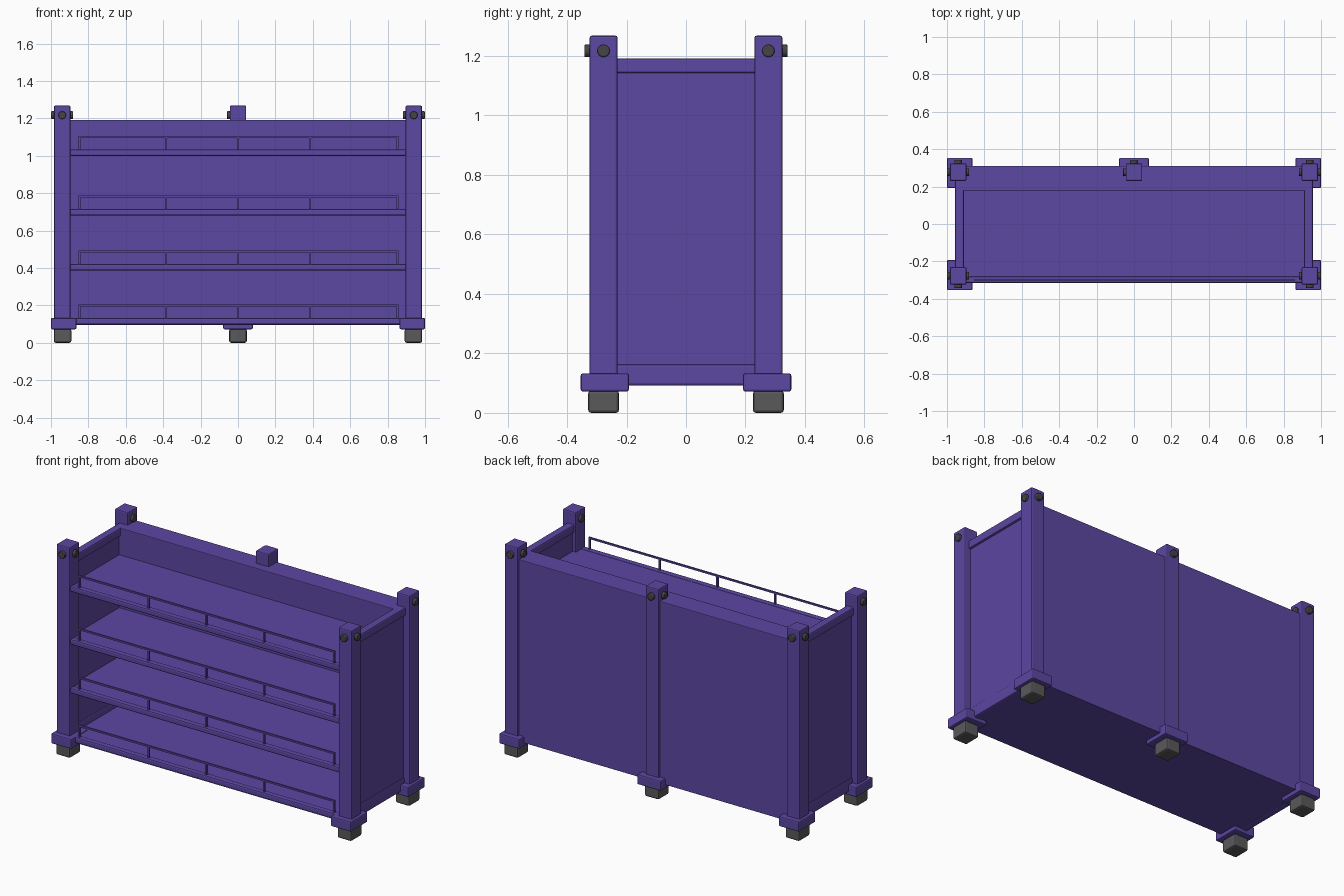
import bpy, math

if "Cube" in bpy.data.objects:
    bpy.data.objects.remove(bpy.data.objects["Cube"])

def mat(name, rgb):
    m = bpy.data.materials.new(name)
    m.diffuse_color = (*rgb, 1)
    m.use_nodes = True
    m.node_tree.nodes["Principled BSDF"].inputs["Base Color"].default_value = m.diffuse_color
    return m

PURPLE = mat("purple_paint", (0.107, 0.063, 0.36))
RUBBER = mat("grey_rubber", (0.10, 0.10, 0.105))
BOLT = mat("dark_bolt", (0.06, 0.06, 0.062))

def finish(o, name, m, bevel):
    o.name = name
    o.data.materials.append(m)
    if bevel:
        b = o.modifiers.new("bevel", 'BEVEL')
        b.width, b.segments = bevel, 2
    return o

def box(name, lo, hi, m=PURPLE, bevel=0.004):
    bpy.ops.mesh.primitive_cube_add(size=1)
    o = bpy.context.object
    for v in o.data.vertices:
        v.co = [lo[i] + (v.co[i] + 0.5) * (hi[i] - lo[i]) for i in range(3)]
    return finish(o, name, m, bevel)

def bolt(pos, normal):
    nx, ny = normal
    rot = (0, math.pi / 2, 0) if nx else (math.pi / 2, 0, 0)
    bpy.ops.mesh.primitive_cylinder_add(vertices=16, radius=0.021, depth=0.03,
                                        location=pos, rotation=rot)
    finish(bpy.context.object, "post_bolt", BOLT, 0.004)
    bpy.ops.object.shade_smooth_by_angle()

# Corner posts and rear middle post, each with collar, foot and bolts
PX, PY, H = 0.94, 0.277, 0.047
for x, y in [(-PX, -PY), (PX, -PY), (-PX, PY), (PX, PY), (0, PY)]:
    sx = (x > 0) - (x < 0)
    sy = 1 if y > 0 else -1
    box("post", (x - 0.044, y - H, 0.07), (x + 0.044, y + H, 1.268), PURPLE, 0.007)
    cx, cy = x - sx * 0.008, y - sy * 0.004
    hx = 0.068 if sx else 0.079
    box("post_collar", (cx - hx, cy - 0.081, 0.072), (cx + hx, cy + 0.081, 0.133), PURPLE, 0.007)
    fx = x - sx * 0.002
    box("foot", (fx - 0.047, y - 0.052, 0), (fx + 0.047, y + 0.052, 0.075), RUBBER, 0.01)
    bolt((x, y + sy * 0.05, 1.217), (0, sy))
    for n in (-1, 1):
        if sx or n < 0:
            bolt((x + n * 0.044, y, 1.217), (n, 0))

# Hollow back wall
box("back_wall", (-0.935, 0.178, 0.097), (0.935, 0.31, 1.192))

# Side panels with top and bottom rails
for s in (-1, 1):
    def side(name, x0, x1, z0, z1, bevel):
        box(name, (min(s * x0, s * x1), -0.25, z0), (max(s * x0, s * x1), 0.25, z1), PURPLE, bevel)
    side("side_panel", 0.917, 0.943, 0.1, 1.17, 0)
    side("side_top_rail", 0.908, 0.956, 1.142, 1.192, 0.008)
    side("side_bottom_rail", 0.908, 0.95, 0.092, 0.163, 0.008)

# Shelves with wire guards along the front
for z in (0.132, 0.42, 0.714, 1.033):
    box("shelf", (-0.92, -0.3, z - 0.025), (0.92, 0.2, z - 0.004), PURPLE, 0)
    box("shelf_front_rail", (-0.9, -0.316, z - 0.034), (0.9, -0.28, z), PURPLE, 0.008)
    t = 0.005
    box("guard_rail", (-0.852, -0.3 - t, z + 0.063), (0.857, -0.3 + t, z + 0.073), PURPLE, 0)
    for x in (-0.847, -0.385, 0, 0.385, 0.852):
        box("guard_upright", (x - t, -0.3 - t, z - 0.01), (x + t, -0.3 + t, z + 0.07), PURPLE, 0)

# Closed floor under the bottom shelf
box("floor_panel", (-0.93, -0.31, 0.095), (0.93, 0.31, 0.112), PURPLE, 0)
